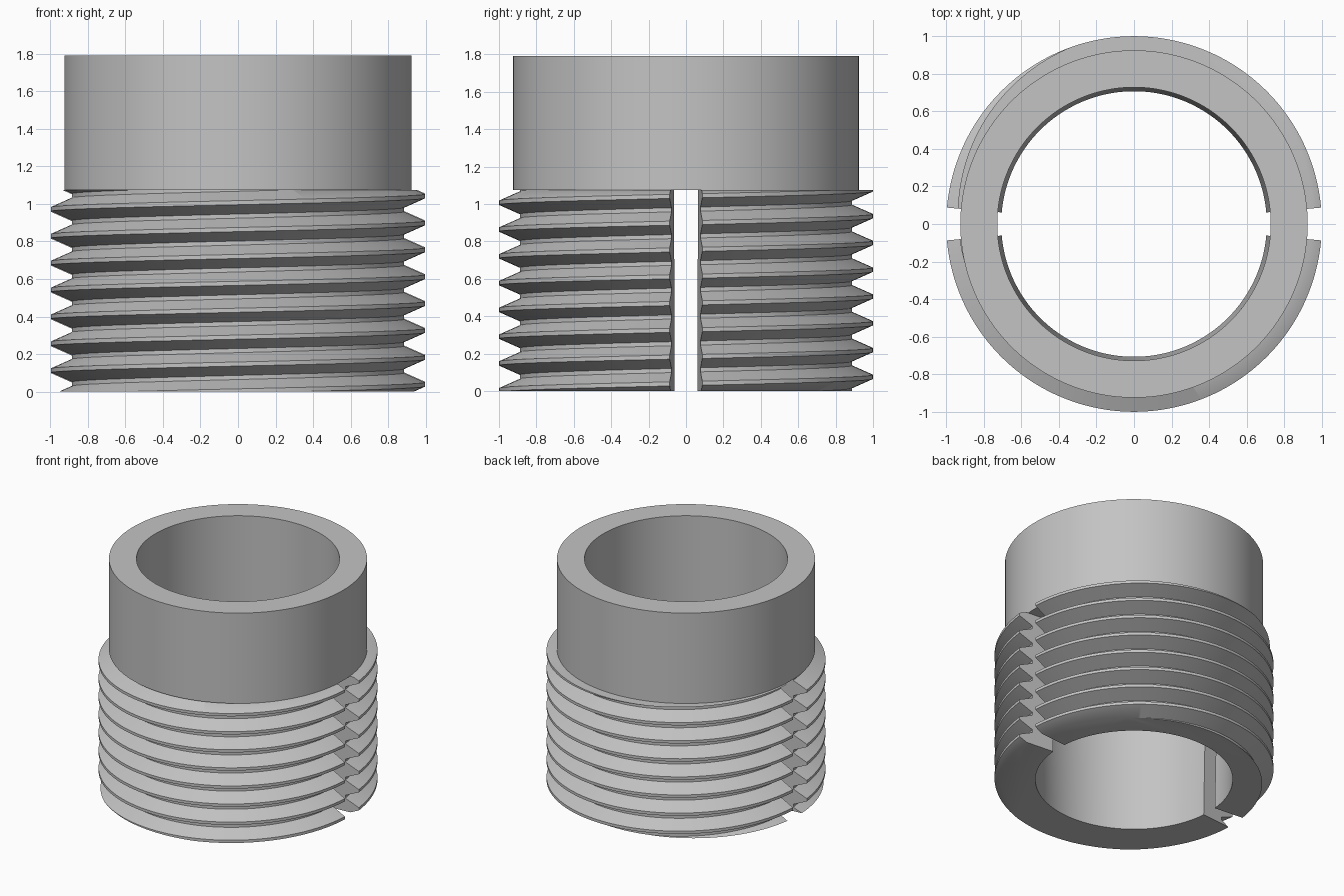
import bpy
import bmesh
from math import cos, sin, pi, radians

if "Cube" in bpy.data.objects:
    bpy.data.objects.remove(bpy.data.objects["Cube"])

# Dimensions
TOP, SHOULDER = 1.79, 1.075
COLLAR_R, BORE_R, BORE_FOOT_R = 0.925, 0.728, 0.707
CREST_R, ROOT_R = 1.0, 0.888
PITCH, FIRST_CREST = 0.1432, 0.04
CREST_FLAT, ROOT_FLAT = 0.022, 0.022
SLOT_HALF_ANGLE = 5
STEPS = 85

# Single grey material
grey = bpy.data.materials.new("plain_grey")
grey.use_nodes = True
colour = (0.55, 0.55, 0.55, 1)
grey.diffuse_color = colour
grey.node_tree.nodes["Principled BSDF"].inputs["Base Color"].default_value = colour


def finish(name, bm):
    """Turn a bmesh into a smooth object with crisp edges."""
    bmesh.ops.recalc_face_normals(bm, faces=bm.faces)
    mesh = bpy.data.meshes.new(name)
    bm.to_mesh(mesh)
    bm.free()
    mesh.materials.append(grey)
    obj = bpy.data.objects.new(name, mesh)
    bpy.context.collection.objects.link(obj)
    bpy.ops.object.select_all(action="DESELECT")
    obj.select_set(True)
    bpy.context.view_layer.objects.active = obj
    bpy.ops.object.shade_smooth_by_angle(angle=radians(30))


def sweep(bm, section, angles, closed):
    """Sweep a closed (radius, height) section, given per angle, about z."""
    rings = [[bm.verts.new((r * cos(a), r * sin(a), z)) for r, z in section(a)]
             for a in angles]
    pairs = list(zip(rings, rings[1:]))
    if closed:
        pairs.append((rings[-1], rings[0]))
    else:
        bm.faces.new(rings[0])
        bm.faces.new(rings[-1])
    for here, there in pairs:
        for i in range(len(here)):
            j = (i + 1) % len(here)
            bm.faces.new((here[i], here[j], there[j], there[i]))


def collar_section(angle):
    return [(BORE_R, SHOULDER), (COLLAR_R, SHOULDER), (COLLAR_R, TOP), (BORE_R, TOP)]


def bore_point(z):
    return BORE_FOOT_R + (BORE_R - BORE_FOOT_R) * z / SHOULDER, z


def thread_section(angle):
    """Tapered bore inside, thread teeth outside, overshooting both ends."""
    start = FIRST_CREST + PITCH * angle / (2 * pi)
    points = [bore_point(-0.5)]
    for turn in range(-2, 9):
        crest = start + turn * PITCH
        root = crest + PITCH / 2
        points += [(CREST_R, crest - CREST_FLAT / 2), (CREST_R, crest + CREST_FLAT / 2),
                   (ROOT_R, root - ROOT_FLAT / 2), (ROOT_R, root + ROOT_FLAT / 2)]
    return points + [bore_point(1.5)]


def trim(bm, height, direction):
    """Cut flat at a height and cap the opening."""
    cut = bmesh.ops.bisect_plane(
        bm, geom=bm.verts[:] + bm.edges[:] + bm.faces[:], dist=1e-6,
        plane_co=(0, 0, height), plane_no=(0, 0, direction), clear_outer=True)
    rim = [e for e in cut["geom_cut"] if isinstance(e, bmesh.types.BMEdge)]
    bmesh.ops.holes_fill(bm, edges=rim, sides=0)


# Plain collar
bm = bmesh.new()
sweep(bm, collar_section, [2 * pi * i / (2 * STEPS) for i in range(2 * STEPS)], True)
finish("collar", bm)

# Two threaded halves, separated by a slot on each side
for name, first in (("back_threaded_half", 0), ("front_threaded_half", 180)):
    begin = first + SLOT_HALF_ANGLE
    span = 180 - 2 * SLOT_HALF_ANGLE
    bm = bmesh.new()
    sweep(bm, thread_section,
          [radians(begin + span * i / STEPS) for i in range(STEPS + 1)], False)
    trim(bm, 0, -1)
    trim(bm, SHOULDER, 1)
    finish(name, bm)
